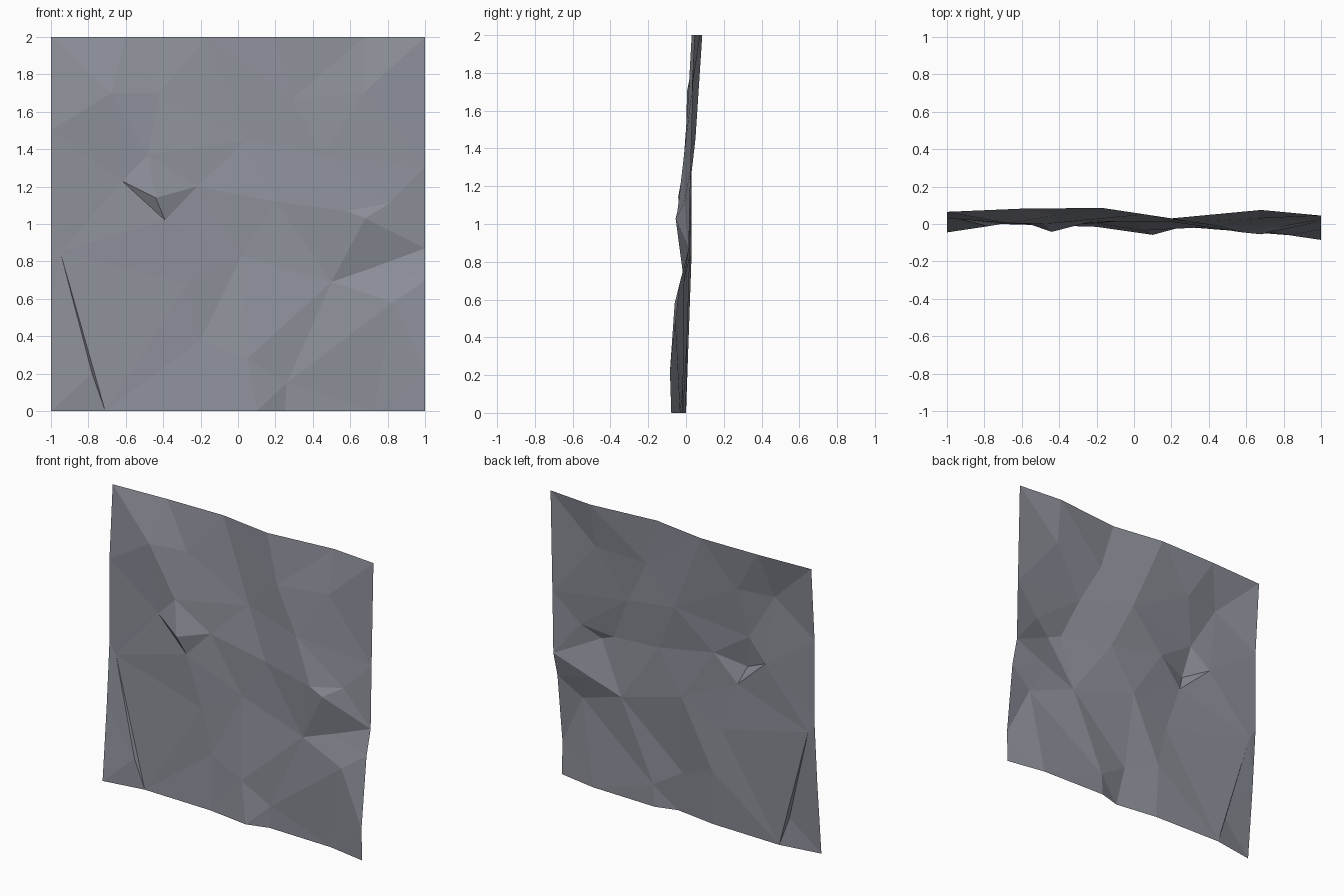
import bpy
from mathutils import Vector
from mathutils.geometry import delaunay_2d_cdt

if "Cube" in bpy.data.objects:
    bpy.data.objects.remove(bpy.data.objects["Cube"])

# One colour for the whole sheet
grey = bpy.data.materials.new("blue_grey")
grey.diffuse_color = (0.27, 0.28, 0.325, 1)
grey.use_nodes = True
grey.node_tree.nodes["Principled BSDF"].inputs["Base Color"].default_value = grey.diffuse_color

# Wavy border: position along each edge, depth y
top = [(-1, .065), (-.6, .082), (-.17, .086), (.2, .03), (.68, .075), (1, .045)]
bottom = [(-1, -.045), (-.71, 0), (-.2, -.015), (.1, -.058), (.25, -.015),
          (.73, -.03), (1, -.078)]
left = [(.5, .0), (.93, .03), (1.5, .03)]
right = [(.22, -.085), (.7, -.03), (.87, .015), (1.3, .025)]

# Crumple points inside: x, depth y, z
folds = [
    (-.62, .02, 1.23), (-.44, -.042, 1.14), (-.39, -.005, 1.02),   # upper nick
    (-.95, .03, .85), (-.78, -.012, .2),                           # lower left crease
    (-.48, 0, 1.37), (-.22, .015, 1.20), (.05, .05, 1.45),
    (.20, .012, 1.12), (.50, -.01, .69), (.05, -.035, .28),
    (-.68, .005, 1.70), (-.42, .045, 1.70), (.29, .012, 1.67),
    (.67, .03, 1.70), (.45, -.01, 1.37), (.58, -.045, 1.07),
    (.68, -.055, 1.03), (.81, -.01, 1.11), (.73, 0, .77),
    (.83, -.06, .58), (.02, .02, .83), (-.27, .0, .68),
    (-.20, .005, .38), (.26, -.015, .15),
]
pts = ([(x, y, 2) for x, y in top] + [(x, y, 0) for x, y in bottom]
       + [(-1, y, z) for z, y in left] + [(1, y, z) for z, y in right] + folds)

# Creases that must stay as edges
f0 = len(pts) - len(folds)
crease = [(f0, f0 + 1), (f0 + 1, f0 + 2), (f0, f0 + 2),
          (f0 + 3, len(top) + 1), (f0 + 3, f0 + 4), (f0 + 4, len(top) + 1),
          (f0 + 5, f0 + 6), (f0 + 5, f0 + 7), (f0 + 9, f0 + 10)]

# Triangulate in the front plane, then restore the depth
flat, _, tris, src, _, _ = delaunay_2d_cdt(
    [Vector((x, z)) for x, y, z in pts], crease, [], 0, 1e-5)
verts = [(v.x, pts[s[0]][1] if s else 0, v.y) for v, s in zip(flat, src)]

mesh = bpy.data.meshes.new("crumpled_sheet")
mesh.from_pydata(verts, [], [list(t) for t in tris])
mesh.materials.append(grey)
mesh.update()
if mesh.polygons[0].normal.y > 0:
    mesh.flip_normals()
sheet = bpy.data.objects.new("crumpled_sheet", mesh)
bpy.context.collection.objects.link(sheet)
